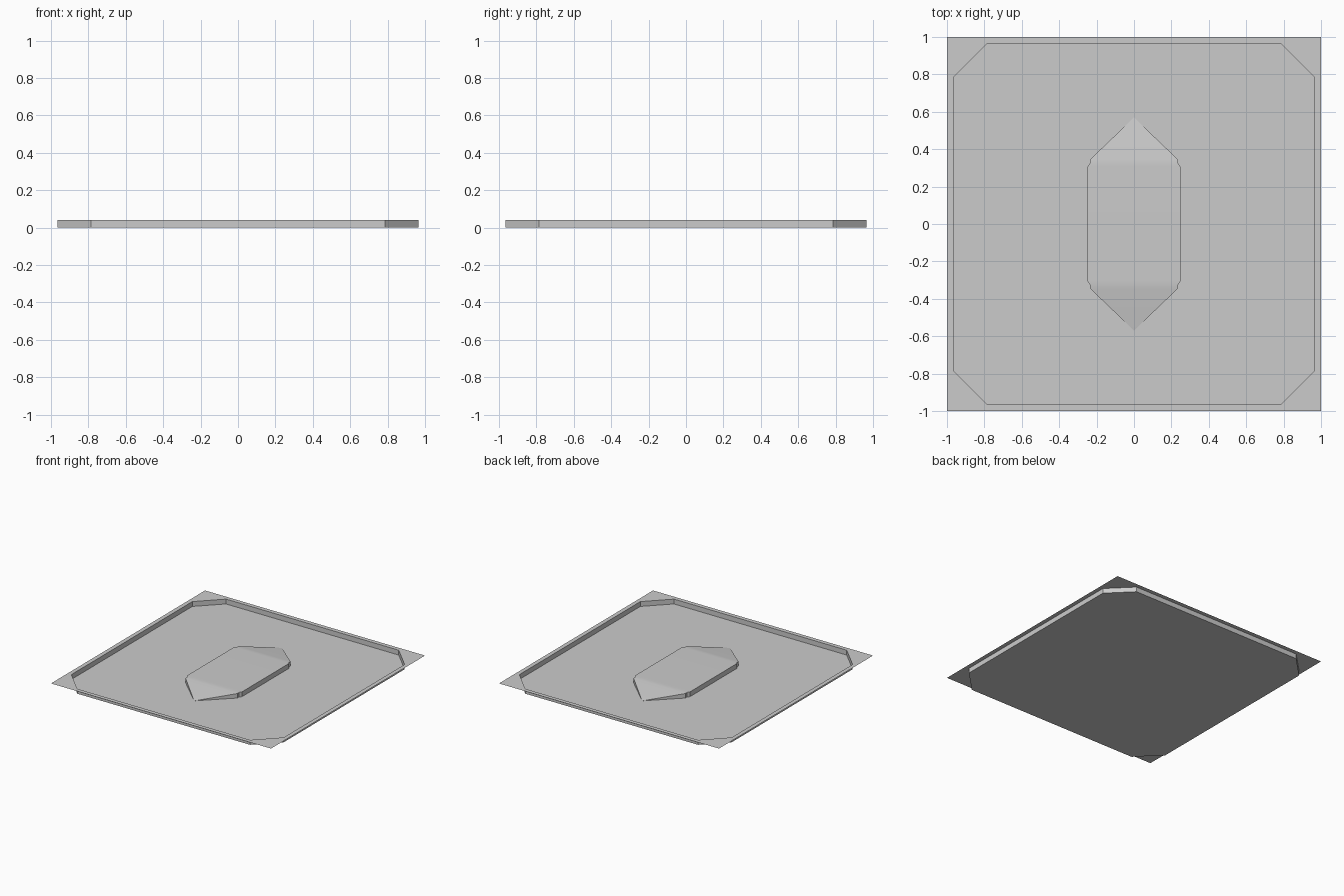
import bpy, bmesh, math

if "Cube" in bpy.data.objects:
    bpy.data.objects.remove(bpy.data.objects["Cube"])

RIM_Z = 0.04


def make_object(name, bm, smooth=False):
    bm.normal_update()
    mesh = bpy.data.meshes.new(name)
    bm.to_mesh(mesh)
    bm.free()
    ob = bpy.data.objects.new(name, mesh)
    bpy.context.collection.objects.link(ob)
    if smooth:
        bpy.ops.object.select_all(action='DESELECT')
        ob.select_set(True)
        bpy.context.view_layer.objects.active = ob
        bpy.ops.object.shade_smooth_by_angle(angle=math.radians(30))
    return ob


# Tray: chamfered floor, upright walls and a thin square rim
bm = bmesh.new()
inset, chamfer = 0.965, 0.785
corners = [(1, 1), (-1, 1), (-1, -1), (1, -1)]
outline = []
for sx, sy in corners:
    pair = [(sx * inset, sy * chamfer), (sx * chamfer, sy * inset)]
    outline += pair if sx * sy > 0 else pair[::-1]
low = [bm.verts.new((x, y, 0)) for x, y in outline]
high = [bm.verts.new((x, y, RIM_Z)) for x, y in outline]
outer = [bm.verts.new((x, y, RIM_Z)) for x, y in corners]
bm.faces.new(low)
for i in range(8):
    j = (i + 1) % 8
    bm.faces.new((low[j], low[i], high[i], high[j]))
for i in range(4):
    a, b, c = high[2 * i], high[2 * i + 1], high[(2 * i + 2) % 8]
    bm.faces.new((outer[i], b, a))
    bm.faces.new((outer[i], outer[(i + 1) % 4], c, b))
make_object("tray", bm)

# Raised centre: flat top, small side notches, ramps down to a point at each end
half = [(0.345, 0.235, 0.037), (0.325, 0.235, 0.0395), (0.305, 0.25, RIM_Z)]
rows = half + [(-y, w, z) for y, w, z in reversed(half)]
bm = bmesh.new()
tips = [bm.verts.new((0, s * 0.57, 0)) for s in (1, -1)]
tops = [[bm.verts.new((s * w, y, z)) for s in (-1, 1)] for y, w, z in rows]
feet = [[bm.verts.new((s * w, y, 0)) for s in (-1, 1)] for y, w, z in rows]
for i in range(len(rows) - 1):
    bm.faces.new((tops[i][0], tops[i + 1][0], tops[i + 1][1], tops[i][1]))
    for s in (0, 1):
        bm.faces.new((tops[i][s], tops[i + 1][s], feet[i + 1][s], feet[i][s]))
for tip, i in ((tips[0], 0), (tips[1], -1)):
    bm.faces.new((tip, tops[i][0], tops[i][1]))
    for s in (0, 1):
        bm.faces.new((tip, tops[i][s], feet[i][s]))
bmesh.ops.recalc_face_normals(bm, faces=bm.faces[:])
bm.normal_update()
if max(bm.faces, key=lambda f: f.calc_area()).normal.z < 0:
    bmesh.ops.reverse_faces(bm, faces=bm.faces[:])
make_object("raised_centre", bm, smooth=True)
